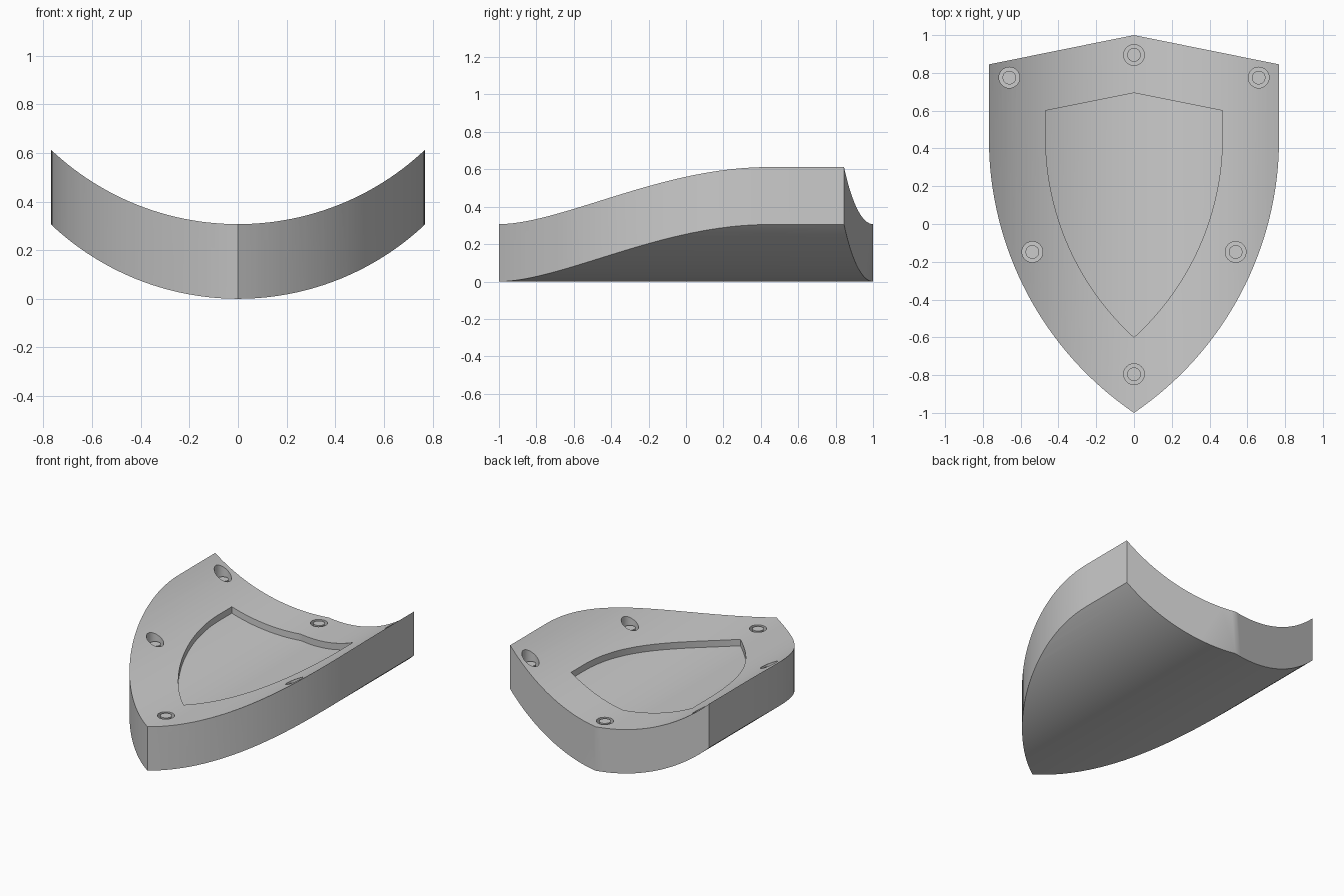
import bpy, bmesh, math
from mathutils import Vector

if "Cube" in bpy.data.objects:
    bpy.data.objects.remove(bpy.data.objects["Cube"])

BEND = 1.12        # radius of the curved plate
THICK = 0.307      # vertical thickness
RECESS = 0.045     # depth of the central panel

grey = bpy.data.materials.new("plain_grey")
grey.use_nodes = True
colour = (0.6, 0.6, 0.6, 1)
grey.diffuse_color = colour
grey.node_tree.nodes["Principled BSDF"].inputs["Base Color"].default_value = colour


def sag(x):
    """Height of the bent plate above its lowest line."""
    return BEND - math.sqrt(BEND * BEND - x * x)


def prism(name, points, sweep):
    """Solid made by sweeping a closed polygon along a vector."""
    bm = bmesh.new()
    face = bm.faces.new([bm.verts.new(p) for p in points])
    swept = bmesh.ops.extrude_face_region(bm, geom=[face])["geom"]
    bmesh.ops.translate(bm, vec=Vector(sweep),
                        verts=[v for v in swept if isinstance(v, bmesh.types.BMVert)])
    bmesh.ops.recalc_face_normals(bm, faces=bm.faces)
    mesh = bpy.data.meshes.new(name)
    bm.to_mesh(mesh)
    bm.free()
    obj = bpy.data.objects.new(name, mesh)
    bpy.context.collection.objects.link(obj)
    mesh.materials.append(grey)
    return obj


def shield_prism(name, peak, half, shoulder, start, tip, steps=32):
    """Upright solid with a shield outline: roof, straight sides, arcs to a tip."""
    h = start - tip
    r = (h * h + half * half) / (2 * half)
    end = math.asin(h / r)
    side = [(half, shoulder)]
    for i in range(steps):
        a = end * i / steps
        side.append((half - r + r * math.cos(a), start - r * math.sin(a)))
    outline = [(0, peak)] + side + [(0, tip)] + [(-x, y) for x, y in reversed(side)]
    return prism(name, [(x, y, -1) for x, y in outline], (0, 0, 3))


def bent_slab(name, base, thick, steps=64):
    """Plate bent about the y axis."""
    xs = [0.8 * (2 * i / steps - 1) for i in range(steps + 1)]
    low = [(x, -1.2, base + sag(x)) for x in xs]
    high = [(x, -1.2, base + thick + sag(x)) for x in reversed(xs)]
    return prism(name, low + high, (0, 2.4, 0))


def disc(name, x, y, radius, bottom, top, sides=32):
    ring = [(x + radius * math.cos(i * math.tau / sides),
             y + radius * math.sin(i * math.tau / sides), bottom) for i in range(sides)]
    return prism(name, ring, (0, 0, top - bottom))


def boolean(obj, cutter, operation):
    mod = obj.modifiers.new("cut", "BOOLEAN")
    mod.object, mod.operation, mod.solver = cutter, operation, "EXACT"
    with bpy.context.temp_override(object=obj, active_object=obj, selected_objects=[obj]):
        bpy.ops.object.modifier_apply(modifier=mod.name)
    bpy.data.objects.remove(cutter)


# Bent shield body
body = shield_prism("shield_body", 1, 0.768, 0.845, 0.45, -1)
boolean(body, bent_slab("body_slab", 0, THICK), "INTERSECT")

# Sunken central panel
panel = shield_prism("panel_cutter", 0.694, 0.468, 0.6, 0.46, -0.6)
boolean(panel, bent_slab("panel_slab", THICK - RECESS, 0.5), "INTERSECT")
boolean(body, panel, "DIFFERENCE")

# Rivets standing in round holes
rivets = [("top", 0, 0.895), ("tip", 0, -0.795)]
for label, sign in (("left", 1), ("right", -1)):
    rivets += [(label + "_upper", sign * 0.66, 0.775), (label + "_lower", sign * 0.538, -0.148)]

parts = [body]
for label, x, y in rivets:
    rim = THICK + sag(max(abs(x) - 0.055, 0))
    floor = rim - 0.04
    boolean(body, disc("hole_cutter", x, y, 0.055, floor, rim + 0.3), "DIFFERENCE")
    parts.append(disc(label + "_rivet", x, y, 0.036, floor - 0.01, rim))

# Smooth curves with crisp edges
for part in parts:
    bpy.ops.object.select_all(action="DESELECT")
    part.select_set(True)
    bpy.context.view_layer.objects.active = part
    bpy.ops.object.shade_smooth_by_angle(angle=math.radians(30))
